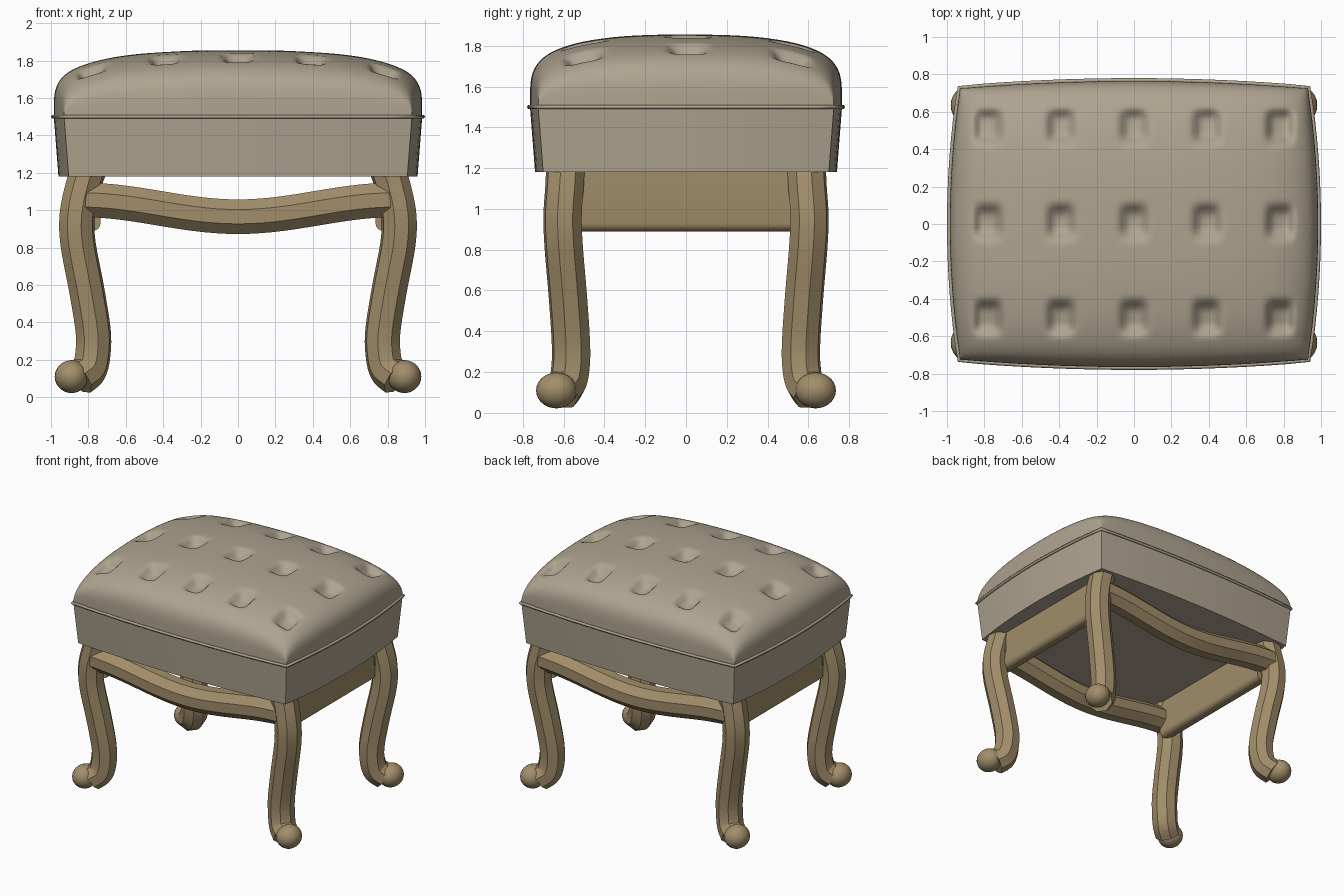
import bpy, bmesh, math
from mathutils import Vector

cube = bpy.data.objects.get("Cube")
if cube:
    bpy.data.objects.remove(cube)


def material(name, color):
    m = bpy.data.materials.new(name)
    m.use_nodes = True
    m.diffuse_color = color
    bsdf = next(n for n in m.node_tree.nodes if n.type == 'BSDF_PRINCIPLED')
    bsdf.inputs["Base Color"].default_value = color
    bsdf.inputs["Roughness"].default_value = 0.7
    return m


fabric = material("beige_fabric", (0.43, 0.37, 0.28, 1))
wood = material("light_wood", (0.36, 0.27, 0.145, 1))


def finish(bm, name, mat, angle=30):
    bmesh.ops.recalc_face_normals(bm, faces=bm.faces)
    mesh = bpy.data.meshes.new(name)
    bm.to_mesh(mesh)
    bm.free()
    mesh.materials.append(mat)
    mesh.shade_smooth()
    mesh.set_sharp_from_angle(angle=math.radians(angle))
    ob = bpy.data.objects.new(name, mesh)
    bpy.context.collection.objects.link(ob)
    return ob


def loft(bm, rings):
    for a, b in zip(rings, rings[1:]):
        for i in range(len(a)):
            j = (i + 1) % len(a)
            bm.faces.new((a[i], a[j], b[j], b[i]))


# Seat plan: a rectangle with bowed sides
def plan(u, v, grow=0.0):
    return (u * (0.93 + grow + 0.055 * (1 - v * v)),
            v * (0.725 + grow + 0.04 * (1 - u * u)))


def outline(grow, n=16):
    t = [-1 + 2 * i / n for i in range(n)]
    sides = ([(s, -1) for s in t] + [(1, s) for s in t]
             + [(-s, 1) for s in t] + [(-1, -s) for s in t])
    return [plan(u, v, grow) for u, v in sides]


# Upholstered box under the cushion
bm = bmesh.new()
rings = [[bm.verts.new((x, y, z)) for x, y in outline(g)]
         for z, g in ((1.18, -0.025), (1.5, 0.0))]
loft(bm, rings)
bm.faces.new(rings[0])
bm.faces.new(rings[1])
finish(bm, "seat_box", fabric)

# Domed cushion with pressed-in tufts
TUFTS = [(0.39 * i, 0.01 + 0.51 * j) for i in range(-2, 3) for j in (-1, 0, 1)]


def swell(t):
    return max(0.0, 1 - abs(t) ** 2.5) ** 0.24


def cushion_point(u, v):
    x, y = plan(u, v)
    z = 1.5 + 0.355 * swell(u) * swell(v)
    for tx, ty in TUFTS:
        d = ((x - tx) / 0.065) ** 4 + ((y - ty) / 0.08) ** 4
        if d < 20:
            z -= 0.06 * math.exp(-d)
    return x, y, z


def steps(n):
    return [math.sin(math.pi * (i / n - 0.5)) for i in range(n + 1)]


bm = bmesh.new()
grid = [[bm.verts.new(cushion_point(u, v)) for v in steps(110)] for u in steps(140)]
for a, b in zip(grid, grid[1:]):
    for j in range(len(a) - 1):
        bm.faces.new((a[j], b[j], b[j + 1], a[j + 1]))
finish(bm, "cushion", fabric, 50)

# Piping around the seam
curve = bpy.data.curves.new("piping", 'CURVE')
curve.dimensions = '3D'
curve.bevel_depth = 0.011
curve.bevel_resolution = 1
pts = outline(0.004)
spline = curve.splines.new('POLY')
spline.points.add(len(pts) - 1)
for p, (x, y) in zip(spline.points, pts):
    p.co = (x, y, 1.5, 1)
spline.use_cyclic_u = True
curve.materials.append(fabric)
bpy.context.collection.objects.link(bpy.data.objects.new("piping", curve))


def smooth_path(points, n=6):
    p = [Vector(q) for q in points]
    p = [2 * p[0] - p[1]] + p + [2 * p[-1] - p[-2]]
    out = []
    for a, b, c, d in zip(p, p[1:], p[2:], p[3:]):
        for k in range(n):
            t = k / n
            out.append(b + (c - a) * t / 2 + (2 * a - 5 * b + 4 * c - d) * t * t / 2
                       + (3 * b - a - 3 * c + d) * t ** 3 / 2)
    return out + [p[-2]]


# Faceted bar swept along a path; side is the fixed cross direction
def sweep(name, path, side, radius, mat):
    bm = bmesh.new()
    rings = []
    for i, p in enumerate(path):
        t = (path[min(i + 1, len(path) - 1)] - path[max(i - 1, 0)]).normalized()
        n = side.cross(t).normalized()
        s = t.cross(n)
        angles = [math.pi * (k + 0.5) / 4 for k in range(8)]
        rings.append([bm.verts.new(p + radius * (math.cos(a) * n + math.sin(a) * s))
                      for a in angles])
    loft(bm, rings)
    bm.faces.new(rings[0])
    bm.faces.new(rings[-1])
    return finish(bm, name, mat)


LEG = [(0.79, 0.59, 1.24), (0.83, 0.595, 1.12), (0.86, 0.605, 0.97),
       (0.855, 0.6, 0.82), (0.81, 0.58, 0.58), (0.775, 0.565, 0.36),
       (0.775, 0.565, 0.24), (0.795, 0.58, 0.15), (0.85, 0.615, 0.1)]

for sy, end in ((-1, "front"), (1, "back")):
    for sx, hand in ((1, "left"), (-1, "right")):
        # Curved leg
        path = [Vector((x * sx, y * sy, z)) for x, y, z in smooth_path(LEG)]
        side = Vector((-0.6 * sx, 0.8 * sy, 0)).normalized()
        sweep(f"{end}_{hand}_leg", path, side, 0.097, wood)
        # Ball foot
        bm = bmesh.new()
        bmesh.ops.create_uvsphere(bm, u_segments=24, v_segments=14, radius=1)
        bmesh.ops.scale(bm, vec=(0.09, 0.1, 0.088), verts=bm.verts)
        bmesh.ops.translate(bm, vec=(0.89 * sx, 0.635 * sy, 0.11), verts=bm.verts)
        finish(bm, f"{end}_{hand}_foot", wood, 60)

    # Long rail dipping in the middle
    xs = [-0.84 + 1.68 * i / 28 for i in range(29)]
    path = [Vector((x, 0.595 * sy, 1.01 - 0.045 * math.cos(math.pi * x / 0.84)))
            for x in xs]
    sweep(f"{end}_rail", path, Vector((0, 1, 0)), 0.1, wood)

# Side aprons with rounded lower edges
for sx, hand in ((1, "left"), (-1, "right")):
    bm = bmesh.new()
    bmesh.ops.create_cube(bm, size=1)
    bmesh.ops.scale(bm, vec=(0.1, 1.14, 0.29), verts=bm.verts)
    bmesh.ops.translate(bm, vec=(0.785 * sx, 0, 1.035), verts=bm.verts)
    low = [e for e in bm.edges if all(v.co.z < 1 for v in e.verts)
           and abs(e.verts[0].co.y - e.verts[1].co.y) > 1]
    bmesh.ops.bevel(bm, geom=low, offset=0.04, segments=4, profile=0.5, affect='EDGES')
    finish(bm, f"{hand}_apron", wood)
